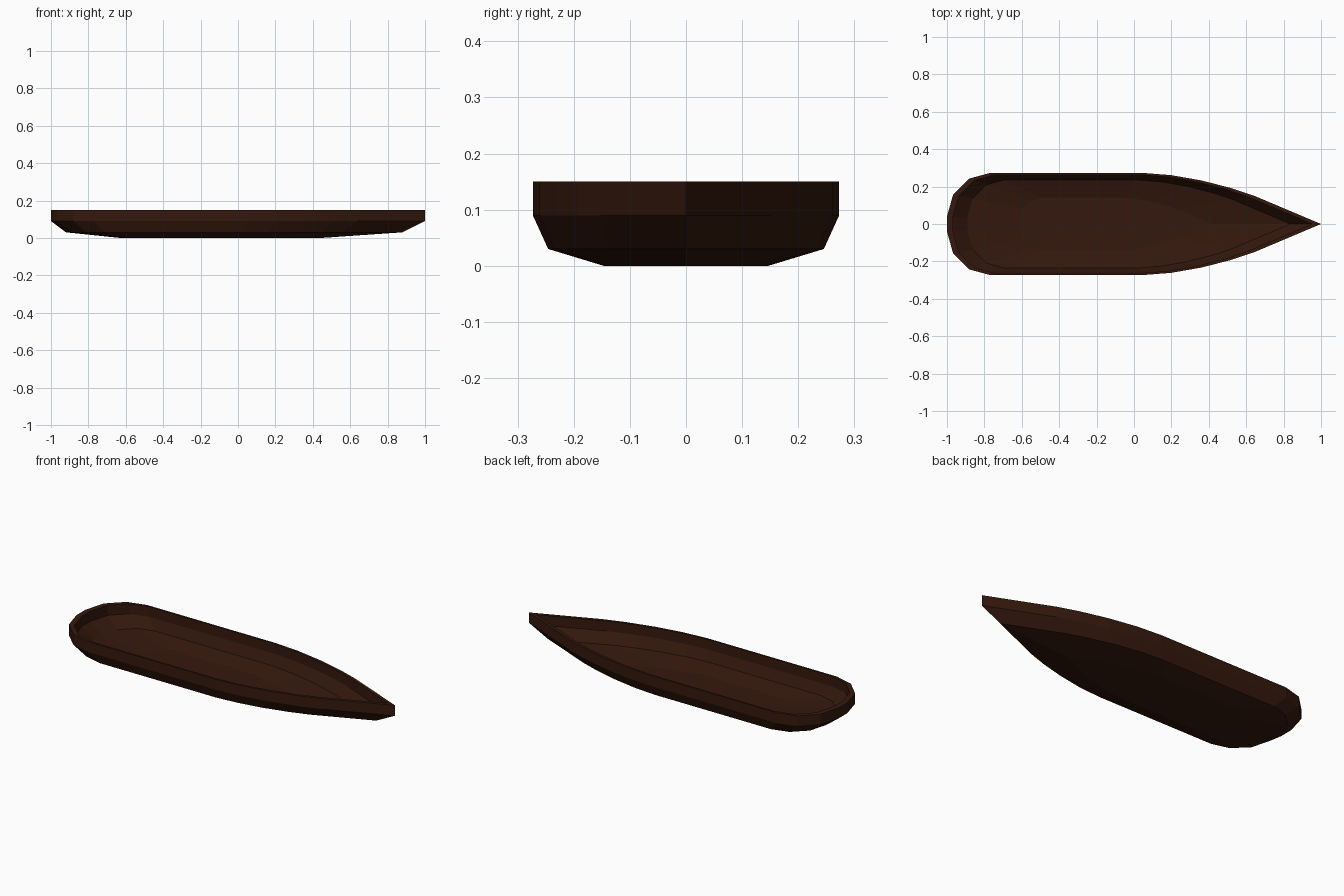
import bpy, bmesh

if "Cube" in bpy.data.objects:
    bpy.data.objects.remove(bpy.data.objects["Cube"])

# Half outline of the deck edge, stern to bow (mirrored across y = 0)
HALF = [(-1, 0.04), (-0.967, 0.158), (-0.88, 0.243), (-0.77, 0.273), (0.05, 0.273),
        (0.2, 0.261), (0.36, 0.233), (0.52, 0.192), (0.64, 0.152), (1, 0)]
OUTLINE = HALF + [(x, -y) for x, y in reversed(HALF[:-1])]
CX = -0.2      # every level is the outline scaled about this point
TOP = 0.15
INNER = 0.96   # the hollow is the outer shell shrunk towards the rim

# Outer shell (scale, z) from keel to rim, then the inner shell back down
OUTER = [(0.538, 0.0), (0.9, 0.03), (1, 0.09), (1, TOP)]
LEVELS = OUTER + [(s * INNER, TOP - (TOP - z) * INNER) for s, z in reversed(OUTER)]


def make_material(name, color):
    mat = bpy.data.materials.new(name)
    mat.diffuse_color = color
    mat.use_nodes = True
    mat.node_tree.nodes["Principled BSDF"].inputs["Base Color"].default_value = mat.diffuse_color
    return mat


def loft(name, outline, levels, mat):
    bm = bmesh.new()
    rings = [[bm.verts.new((CX + (x - CX) * s, y * s, z)) for x, y in outline]
             for s, z in levels]
    n = len(outline)
    for a, b in zip(rings, rings[1:]):
        for i in range(n):
            j = (i + 1) % n
            bm.faces.new((a[i], a[j], b[j], b[i]))
    bm.faces.new(rings[0])
    bm.faces.new(rings[-1])
    bmesh.ops.recalc_face_normals(bm, faces=bm.faces)
    mesh = bpy.data.meshes.new(name)
    bm.to_mesh(mesh)
    bm.free()
    mesh.materials.append(mat)
    obj = bpy.data.objects.new(name, mesh)
    bpy.context.collection.objects.link(obj)
    return obj


# Boat hull with hollow interior
wood = make_material("dark_wood", (0.034, 0.009, 0.004, 1))
loft("boat_hull", OUTLINE, LEVELS, wood)
